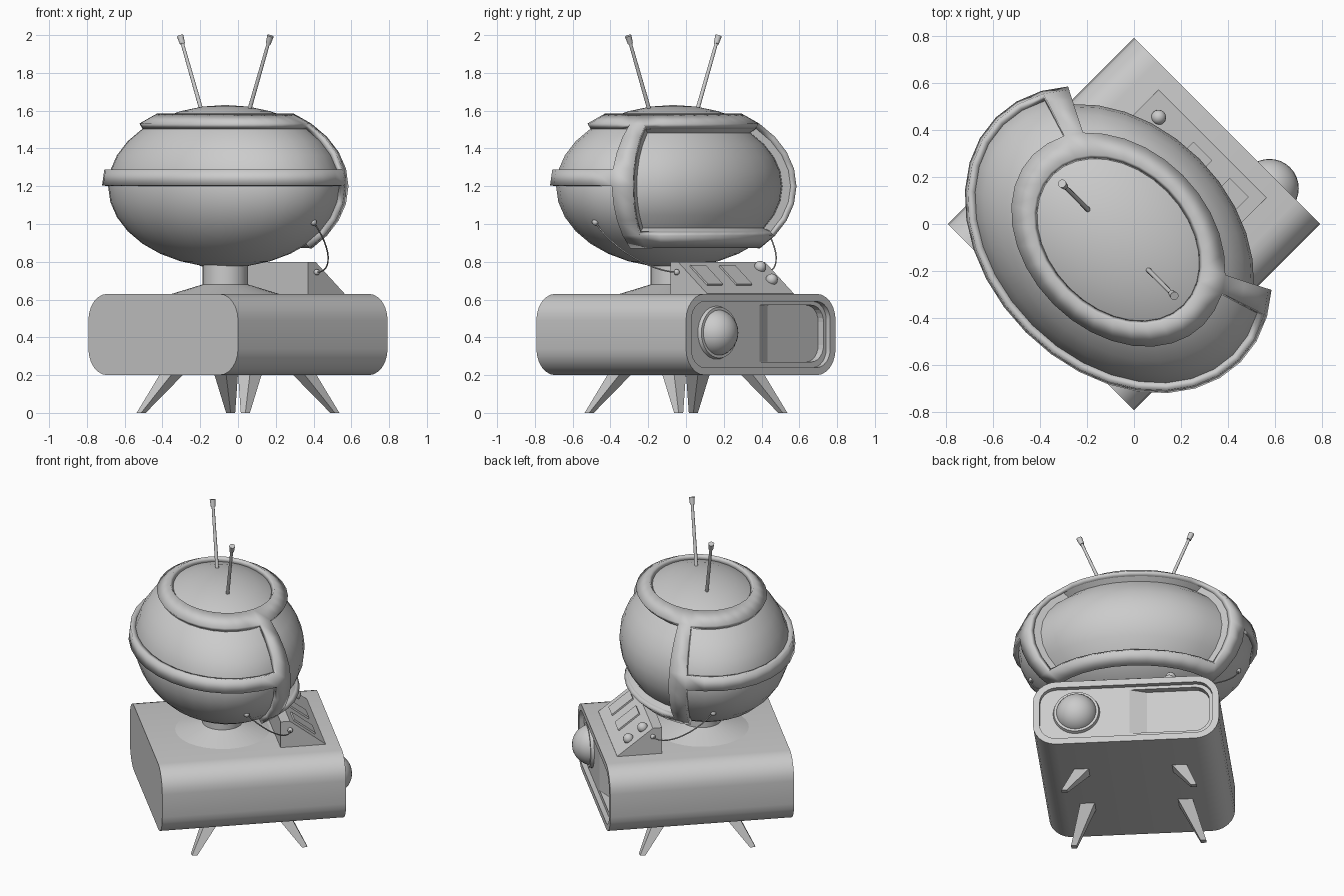
import bpy, bmesh, math
from mathutils import Matrix, Vector

if "Cube" in bpy.data.objects:
    bpy.data.objects.remove(bpy.data.objects["Cube"])

# Everything is built facing +y, then turned 45 degrees about z
TURN = Matrix.Rotation(math.radians(-45), 4, 'Z')
HEAD = Vector((0, -0.095, 1.2))
RADII = Vector((0.705, 0.525, 0.43))


def make(name, bm, smooth=True):
    bmesh.ops.recalc_face_normals(bm, faces=bm.faces[:])
    me = bpy.data.meshes.new(name)
    bm.to_mesh(me)
    bm.free()
    ob = bpy.data.objects.new(name, me)
    bpy.context.collection.objects.link(ob)
    ob.matrix_world = TURN
    if smooth:
        bpy.ops.object.select_all(action='DESELECT')
        ob.select_set(True)
        bpy.context.view_layer.objects.active = ob
        bpy.ops.object.shade_smooth_by_angle(angle=math.radians(32))
    return ob


def loft(name, rings, smooth=True):
    bm = bmesh.new()
    loops = [[bm.verts.new(p) for p in r] for r in rings]
    n = len(loops[0])
    for a, b in zip(loops, loops[1:]):
        for i in range(n):
            bm.faces.new((a[i], a[(i + 1) % n], b[(i + 1) % n], b[i]))
    bm.faces.new(loops[0][::-1])
    bm.faces.new(loops[-1])
    return make(name, bm, smooth)


def round_rect(x0, x1, z0, z1, y, r_right, r_left, seg=6):
    pts = []
    corners = ((x1, z1, -1, -1, r_right, 0), (x0, z1, 1, -1, r_left, 90),
               (x0, z0, 1, 1, r_left, 180), (x1, z0, -1, 1, r_right, 270))
    for x, z, sx, sz, r, start in corners:
        for i in range(seg + 1):
            a = math.radians(start + 90 * i / seg)
            pts.append((x + sx * r + r * math.cos(a), y, z + sz * r + r * math.sin(a)))
    return pts


def tube(name, a, b, r1, r2, seg=12):
    a, b = Vector(a), Vector(b)
    rot = (b - a).to_track_quat('Z', 'Y').to_matrix().to_4x4()
    bm = bmesh.new()
    bmesh.ops.create_cone(bm, cap_ends=True, segments=seg, radius1=r1, radius2=r2,
                          depth=(b - a).length,
                          matrix=Matrix.Translation((a + b) / 2) @ rot)
    return make(name, bm)


def ball(name, c, r, seg=16):
    bm = bmesh.new()
    bmesh.ops.create_uvsphere(bm, u_segments=seg, v_segments=seg // 2, radius=r,
                              matrix=Matrix.Translation(c))
    return make(name, bm)


# Base cabinet with raised rim around a sunken front
base = loft("base_cabinet", [
    round_rect(-0.56, 0.56, 0.2, 0.63, -0.56, 0.14, 0.14),
    round_rect(-0.56, 0.56, 0.2, 0.63, 0.56, 0.14, 0.14),
    round_rect(-0.52, 0.52, 0.24, 0.59, 0.56, 0.10, 0.10),
    round_rect(-0.52, 0.52, 0.24, 0.59, 0.53, 0.10, 0.10)])

# Tapered recess on the cabinet front
cutter = loft("recess_cutter", [
    round_rect(-0.50, -0.12, 0.27, 0.57, 0.49, 0.004, 0.09),
    round_rect(-0.50, -0.02, 0.27, 0.57, 0.53, 0.004, 0.09),
    round_rect(-0.50, -0.02, 0.27, 0.57, 0.60, 0.004, 0.09)], False)
cutter.hide_render = True
cutter.hide_set(True)
mod = base.modifiers.new("recess", 'BOOLEAN')
mod.operation = 'DIFFERENCE'
mod.object = cutter
mod.solver = 'EXACT'

# Big dome on the cabinet front
tube("dome_collar", (0.3, 0.51, 0.425), (0.3, 0.55, 0.425), 0.147, 0.135, 32)
ball("front_dome", (0.3, 0.515, 0.425), 0.125, 32)

# Splayed legs
for sx in (-1, 1):
    for sy in (-1, 1):
        def square(cx, cy, h, z):
            return [(sx * cx + h * i, sy * cy + h * j, z)
                    for i, j in ((-1, -1), (1, -1), (1, 1), (-1, 1))]
        loft("leg", [square(0.39, 0.335, 0.017, 0), square(0.29, 0.2, 0.045, 0.21)], False)

# Neck with a flared foot
loft("neck", [[(r * math.cos(a * math.pi / 16), HEAD.y + r * math.sin(a * math.pi / 16), z)
               for a in range(32)]
              for r, z in ((0.30, 0.625), (0.12, 0.68), (0.12, 0.82))])


def head_sphere():
    bm = bmesh.new()
    bmesh.ops.create_uvsphere(bm, u_segments=32, v_segments=16, radius=1)
    groups = {}
    for f in bm.faces:
        c = f.calc_center_median().normalized()
        # azimuth folded so both sides match: 90 = front, -90 = back
        az = math.degrees(math.atan2(c.y, abs(c.x)))
        groups[f] = (az, math.degrees(math.asin(c.z)))
    for v in bm.verts:
        v.co = Vector(a * b for a, b in zip(v.co, RADII)) + HEAD
    return bm, groups


# Head body with the screen pushed in
bm, groups = head_sphere()
screen = [f for f, (az, lat) in groups.items() if az > 33.75 and -33.75 < lat < 45]
new = bmesh.ops.extrude_face_region(bm, geom=screen)["geom"]
for v in new:
    if isinstance(v, bmesh.types.BMVert):
        v.co = HEAD + (v.co - HEAD) * 0.93
left = [f for f in screen if f.is_valid]
if left:
    bmesh.ops.delete(bm, geom=left, context='FACES_ONLY')
make("head_body", bm)

# Raised frame: lid ring, side strips, sill and rear band
bm, groups = head_sphere()


def on_frame(az, lat):
    return (45 < lat < 56.25 or (22.5 < az < 33.75 and -45 < lat < 45)
            or (az > 22.5 and -45 < lat < -33.75) or (az < 22.5 and 0 < lat < 11.25))


bmesh.ops.delete(bm, geom=[f for f, g in groups.items() if not on_frame(*g)], context='FACES')
frame = make("head_frame", bm)
mod = frame.modifiers.new("thickness", 'SOLIDIFY')
mod.thickness = 0.032
mod.offset = 1

# Control console wedge
side = ((0.203, 0.62), (0.477, 0.62), (0.477, 0.632), (0.26, 0.8), (0.203, 0.8))
loft("console", [[(x, y, z) for y, z in side] for x in (-0.33, 0.32)], False)


def slope(x, t, lift=0.0):
    # t runs from the top of the console slope to its bottom
    return Vector((x, 0.26 + 0.217 * t + 0.61 * lift, 0.8 - 0.168 * t + 0.79 * lift))


for x in (-0.012, 0.207):
    corners = ((x - 0.057, 0.15), (x + 0.057, 0.15), (x + 0.057, 0.74), (x - 0.057, 0.74))
    loft("console_plate", [[slope(a, t, h) for a, t in corners] for h in (-0.01, 0.01)], False)
for t in (0.2, 0.6):
    ball("console_knob", slope(-0.247, t, 0.008), 0.032)

# Aerials and side cables, mirrored
for s in (-1, 1):
    root, tip = Vector((s * 0.17, HEAD.y, 1.58)), Vector((s * 0.338, HEAD.y, 1.996))
    joint = root.lerp(tip, 0.9)
    tube("aerial_rod", root, joint, 0.011, 0.009)
    tube("aerial_tip", joint, tip, 0.014, 0.018)

    start, end = Vector((s * 0.622, -0.057, 1.01)), Vector((s * 0.33, 0.26, 0.745))
    ball("head_plug", start, 0.018, 12)
    ball("console_plug", end, 0.016, 12)
    cu = bpy.data.curves.new("cable", 'CURVE')
    cu.dimensions = '3D'
    cu.bevel_depth = 0.004
    cu.bevel_resolution = 1
    sp = cu.splines.new('BEZIER')
    sp.bezier_points.add(1)
    for p, co, pull in ((sp.bezier_points[0], start, Vector((s * 0.01, 0.13, -0.14))),
                        (sp.bezier_points[1], end, Vector((s * 0.15, -0.03, 0.0)))):
        p.co = co
        p.handle_right = co + pull if co is start else co - pull
        p.handle_left = co - pull if co is start else co + pull
    cable = bpy.data.objects.new("cable", cu)
    bpy.context.collection.objects.link(cable)
    cable.matrix_world = TURN
